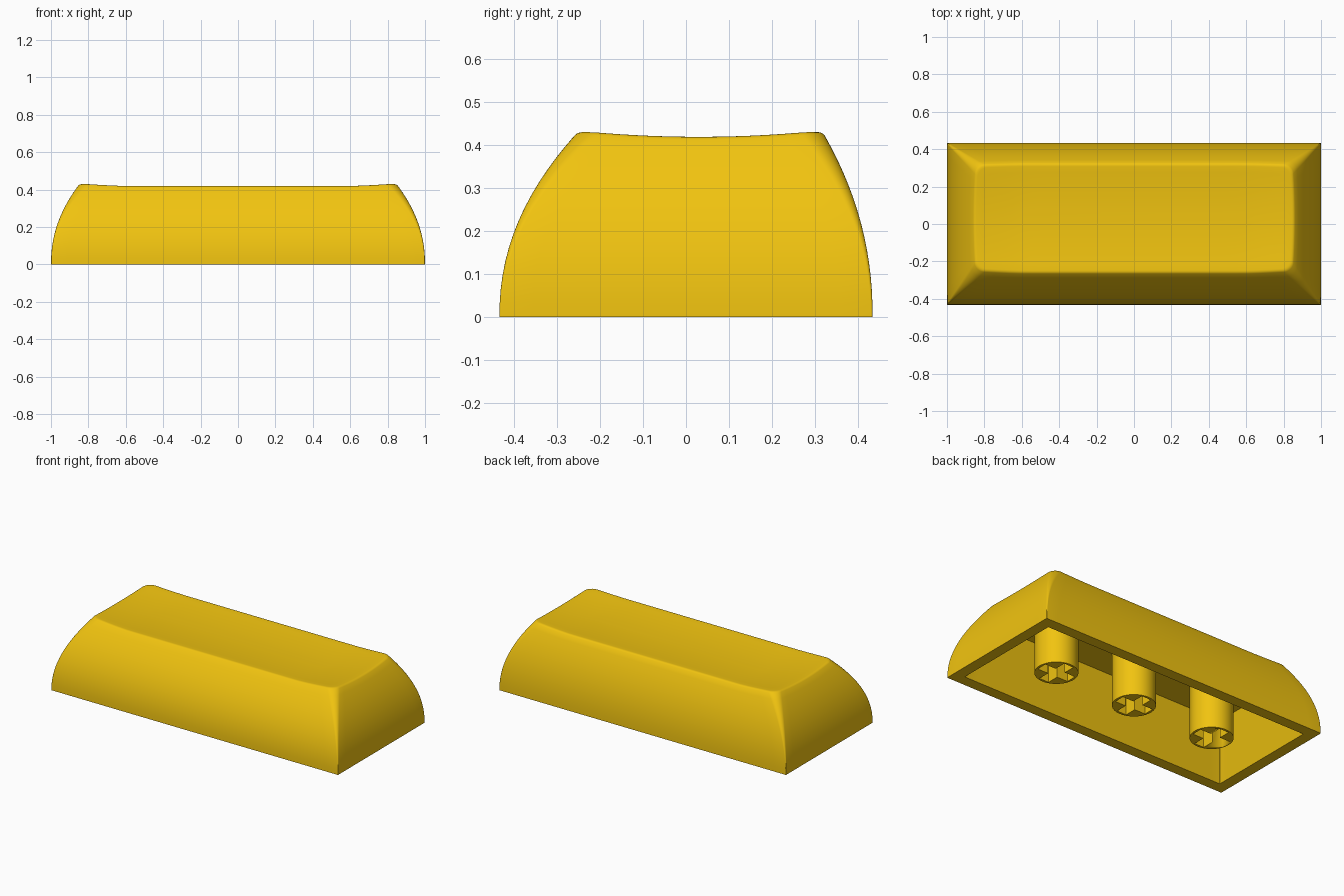
import bpy, bmesh, math
from mathutils import Vector

if "Cube" in bpy.data.objects:
    bpy.data.objects.remove(bpy.data.objects["Cube"])

mat = bpy.data.materials.new("yellow_plastic")
mat.diffuse_color = (0.88, 0.55, 0.005, 1)
mat.use_nodes = True
mat.node_tree.nodes["Principled BSDF"].inputs["Base Color"].default_value = mat.diffuse_color


def finish(name, bm, angle=35):
    bmesh.ops.recalc_face_normals(bm, faces=bm.faces)
    me = bpy.data.meshes.new(name)
    bm.to_mesh(me)
    bm.free()
    ob = bpy.data.objects.new(name, me)
    bpy.context.collection.objects.link(ob)
    me.materials.append(mat)
    bpy.ops.object.select_all(action='DESELECT')
    ob.select_set(True)
    bpy.context.view_layer.objects.active = ob
    bpy.ops.object.shade_smooth_by_angle(angle=math.radians(angle))
    return ob


def dish(x, y):
    """Height of the scooped top: trough along x that rises at both ends."""
    end = max(0, (abs(x) - 0.58) / 0.26)
    return 0.404 + 0.015 * ((y - 0.03) / 0.28) ** 2 + 0.014 * end ** 1.5


def extents(z):
    """Curved side walls: half width, front y, back y at height z."""
    t = (z / 0.433) ** 2.15
    return 1 - 0.155 * t, -0.433 + 0.185 * t, 0.433 - 0.118 * t


def outline_point(i, z, arc=8, nx=24, ny=12):
    """Point i on the rounded rectangle at height z (None past the end)."""
    w, y0, y1 = extents(z)
    r = 0.004 + 0.05 * (z / 0.433) ** 2
    corners = [(w - r, y1 - r), (-w + r, y1 - r), (-w + r, y0 + r), (w - r, y0 + r)]
    for c in range(4):
        straight = (nx, ny)[c % 2]
        cx, cy = corners[c]
        if i <= arc:
            a = (c + i / arc) * math.pi / 2
            return cx + r * math.cos(a), cy + r * math.sin(a)
        if i < arc + straight:
            a = (c + 1) * math.pi / 2
            dx, dy = corners[(c + 1) % 4]
            f = (i - arc) / straight
            return (cx + (dx - cx) * f + r * math.cos(a),
                    cy + (dy - cy) * f + r * math.sin(a))
        i -= arc + straight
    return None


def bridge(bm, a, b):
    for i in range(len(a)):
        j = (i + 1) % len(a)
        bm.faces.new((a[i], a[j], b[j], b[i]))


# Cap shell: curved outer walls
bm = bmesh.new()
n = 4 * 8 + 2 * (24 + 12)
rings = []
levels = 14
for k in range(levels + 1):
    t = k / levels
    ring = []
    for i in range(n):
        z = 0.42 * t
        for _ in range(5):
            x, y = outline_point(i, z)
            z = t * (dish(x, y) - 0.008)
        ring.append(bm.verts.new((x, y, z)))
    rings.append(ring)

# Rounded rim, then dished top
edge = [v.co.copy() for v in rings[-1]]
mid = Vector((0, 0.03, 0))
for inset, drop in ((0.005, 0.0035), (0.011, 0.0008), (0.018, 0), (0.05, 0),
                    (0.09, 0), (0.13, 0), (0.17, 0), (0.21, 0), (0.25, 0)):
    ring = []
    for p in edge:
        x = p.x * (1 - inset / 0.86)
        y = mid.y + (p.y - mid.y) * (1 - inset / 0.29)
        ring.append(bm.verts.new((x, y, dish(x, y) - drop)))
    rings.append(ring)
for a, b in zip(rings, rings[1:]):
    bridge(bm, a, b)
bm.faces.new(rings[-1])

# Hollow underside with tapered walls and flat ceiling
CEIL, WALL = 0.33, 0.07
inner = []
for z in (0, CEIL):
    ring = []
    w, y0, y1 = extents(z)
    for i in range(n):
        x, y = outline_point(i, 0)
        u = x * (w - WALL)
        v = y0 + WALL + (y + 0.433) / 0.866 * (y1 - y0 - 2 * WALL)
        ring.append(bm.verts.new((u, v, z)))
    inner.append(ring)
bridge(bm, rings[0], inner[0])
bridge(bm, inner[0], inner[1])
bm.faces.new(inner[1])
finish("keycap_shell", bm)


# Switch stems: round posts with a cross-shaped socket
def stem(name, x):
    bm = bmesh.new()
    bmesh.ops.create_cone(bm, cap_ends=True, segments=48, radius1=0.123,
                          radius2=0.123, depth=CEIL + 0.02)
    bmesh.ops.translate(bm, verts=bm.verts, vec=(x, 0, (CEIL + 0.02) / 2))
    post = finish(name, bm)

    a, b = 0.108, 0.033
    cross = [(a, -b), (a, b), (b, b), (b, a), (-b, a), (-b, b),
             (-a, b), (-a, -b), (-b, -b), (-b, -a), (b, -a), (b, -b)]
    bm = bmesh.new()
    face = bm.faces.new([bm.verts.new((x + p, q, -0.05)) for p, q in cross])
    top = bmesh.ops.extrude_face_region(bm, geom=[face])["geom"]
    bmesh.ops.translate(bm, vec=(0, 0, 0.27),
                        verts=[v for v in top if isinstance(v, bmesh.types.BMVert)])
    cutter = finish("socket_cutter", bm)
    cutter.hide_render = True

    mod = post.modifiers.new("socket", 'BOOLEAN')
    mod.operation = 'DIFFERENCE'
    mod.solver = 'EXACT'
    mod.object = cutter
    bpy.context.view_layer.objects.active = post
    bpy.ops.object.modifier_apply(modifier=mod.name)
    bpy.data.objects.remove(cutter)


for name, x in (("stem_left", -0.566), ("stem_middle", 0), ("stem_right", 0.566)):
    stem(name, x)
